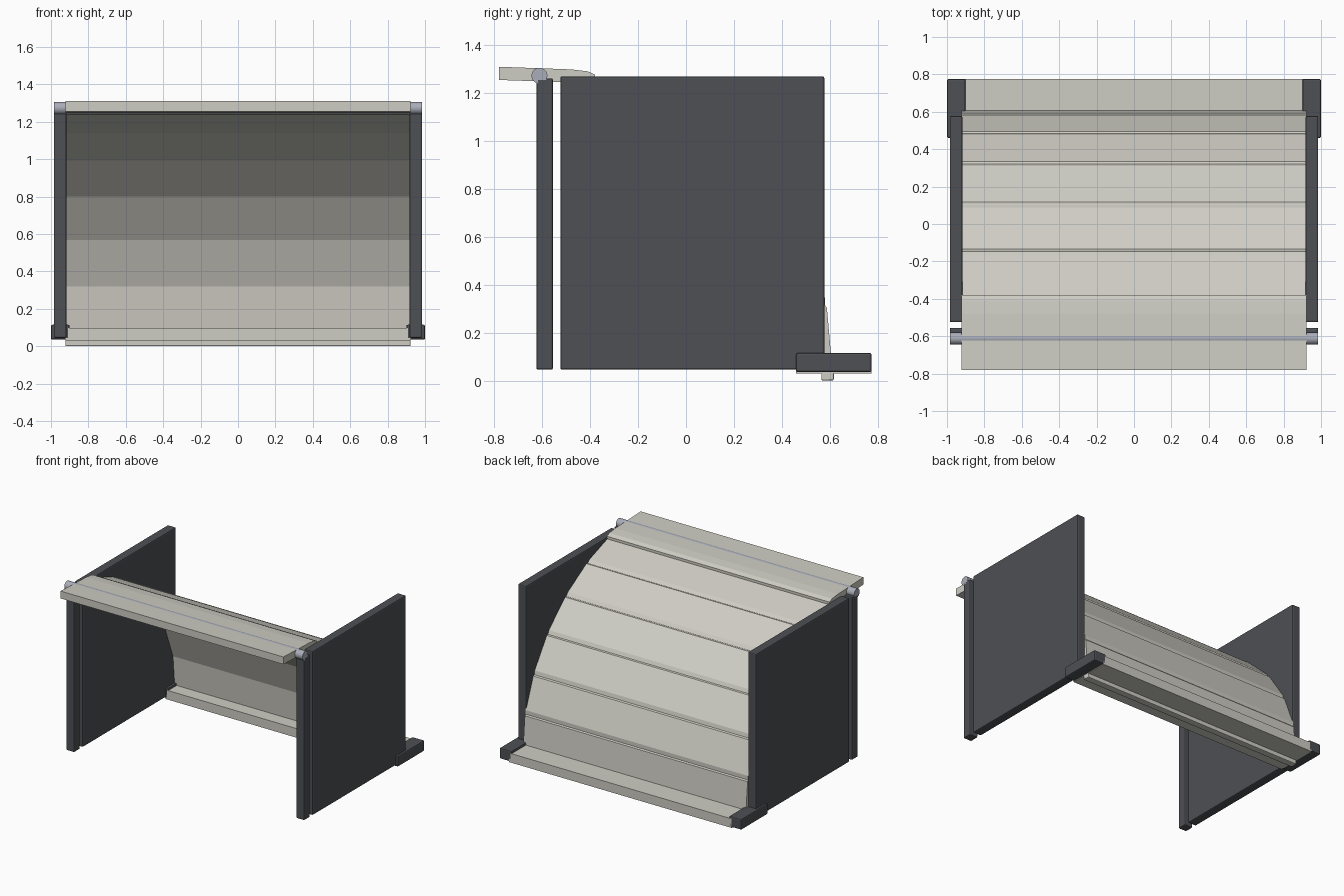
import bpy, bmesh, math
from mathutils import Vector

if "Cube" in bpy.data.objects:
    bpy.data.objects.remove(bpy.data.objects["Cube"])


def material(name, rgb):
    m = bpy.data.materials.new(name)
    m.diffuse_color = (*rgb, 1)
    m.use_nodes = True
    m.node_tree.nodes["Principled BSDF"].inputs["Base Color"].default_value = m.diffuse_color
    return m


DARK = material("dark_grey", (0.075, 0.08, 0.09))
PALE = material("pale_grey", (0.62, 0.61, 0.55))
STEEL = material("steel", (0.4, 0.42, 0.48))


def finish(name, bm, mat, bevel=0):
    bmesh.ops.recalc_face_normals(bm, faces=bm.faces)
    me = bpy.data.meshes.new(name)
    bm.to_mesh(me)
    bm.free()
    me.materials.append(mat)
    ob = bpy.data.objects.new(name, me)
    bpy.context.collection.objects.link(ob)
    if bevel:
        mod = ob.modifiers.new("bevel", 'BEVEL')
        mod.width = bevel
        mod.segments = 2
    return ob


def box(name, x, y, z, mat, bevel=0):
    bm = bmesh.new()
    bmesh.ops.create_cube(bm, size=1)
    for v in bm.verts:
        v.co = [(a + b) / 2 + c * (b - a) for (a, b), c in zip((x, y, z), v.co)]
    return finish(name, bm, mat, bevel)


def extrude_x(name, pts, half, mat):
    # closed (y, z) profile swept across the width
    bm = bmesh.new()
    face = bm.faces.new([bm.verts.new((-half, y, z)) for y, z in pts])
    r = bmesh.ops.extrude_face_region(bm, geom=[face])
    for v in r["geom"]:
        if isinstance(v, bmesh.types.BMVert):
            v.co.x = half
    return finish(name, bm, mat)


# side panels, front posts and rear feet
for s, side in ((-1, "left"), (1, "right")):
    def span(a, b):
        return sorted((s * a, s * b))
    box(side + "_panel", span(0.917, 0.985), (-0.525, 0.578), (0.045, 1.27), DARK, 0.008)
    box(side + "_front_post", span(0.917, 0.985), (-0.625, -0.555), (0.045, 1.262), DARK, 0.008)
    box(side + "_rear_foot", span(0.90, 1.0), (0.46, 0.775), (0.035, 0.115), DARK, 0.008)

# cross bar at the top front
bm = bmesh.new()
bmesh.ops.create_cone(bm, cap_ends=True, segments=32, radius1=0.033, radius2=0.033, depth=1.97)
for v in bm.verts:
    v.co = (v.co.z, v.co.x - 0.612, v.co.y + 1.273)
for f in bm.faces:
    f.smooth = len(f.verts) == 4
for e in bm.edges:
    e.smooth = all(len(f.verts) == 4 for f in e.link_faces)
finish("cross_bar", bm, STEEL)

# curved row of overlapping slats, tapered at each end
joints = [(0.612, 0.035), (0.586, 0.33), (0.485, 0.59), (0.32, 0.83),
          (0.10, 1.03), (-0.155, 1.18), (-0.43, 1.275)]
for i, (a, b) in enumerate(zip(joints, joints[1:])):
    a, b = Vector(a), Vector(b)
    d = (b - a).normalized()
    n = Vector((d.y, -d.x))
    L = (b - a).length
    prof = [(-0.03, -0.045), (-0.03, -0.018), (0.015, 0), (L - 0.025, 0),
            (L - 0.015, -0.008), (L + 0.03, -0.014), (L + 0.03, -0.045)]
    extrude_x(f"slat_{i + 1}", [a + d * u + n * w for u, w in prof], 0.921, PALE)

# top front slat and bottom rear rail
extrude_x("top_slat", [(-0.78, 1.255), (-0.78, 1.31), (-0.48, 1.299), (-0.41, 1.291),
                       (-0.38, 1.277), (-0.38, 1.244), (-0.41, 1.242)], 0.921, PALE)
box("bottom_rail", (-0.921, 0.921), (0.46, 0.775), (0.03, 0.098), PALE)
box("bottom_bead", (-0.921, 0.921), (0.565, 0.617), (0.0, 0.04), PALE, 0.006)
